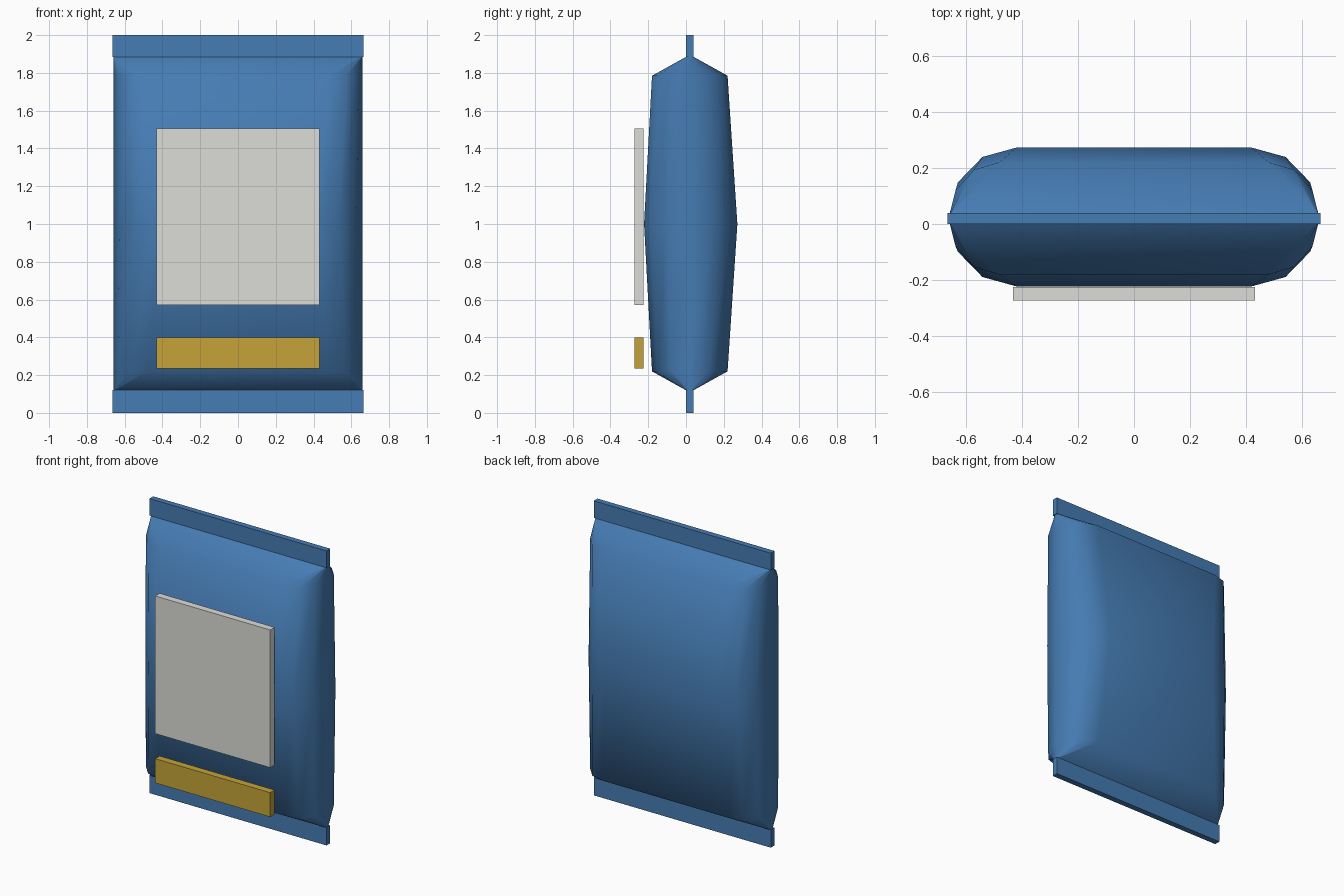
import bpy, bmesh, math

cube = bpy.data.objects.get("Cube")
if cube:
    bpy.data.objects.remove(cube, do_unlink=True)


def material(name, rgb):
    mat = bpy.data.materials.new(name)
    mat.use_nodes = True
    mat.diffuse_color = (*rgb, 1)
    mat.node_tree.nodes["Principled BSDF"].inputs["Base Color"].default_value = (*rgb, 1)
    return mat


def add_object(name, bm, mat):
    bmesh.ops.recalc_face_normals(bm, faces=bm.faces)
    mesh = bpy.data.meshes.new(name)
    bm.to_mesh(mesh)
    bm.free()
    mesh.materials.append(mat)
    obj = bpy.data.objects.new(name, mesh)
    bpy.context.collection.objects.link(obj)
    return obj


def box(name, x, y0, y1, z0, z1, mat):
    bm = bmesh.new()
    bmesh.ops.create_cube(bm, size=1)
    for v in bm.verts:
        v.co.x *= 2 * x
        v.co.y = y0 if v.co.y < 0 else y1
        v.co.z = z0 if v.co.z < 0 else z1
    return add_object(name, bm, mat)


blue = material("bag blue", (0.06, 0.2, 0.45))
white = material("label off white", (0.72, 0.72, 0.69))
gold = material("strip gold", (0.56, 0.37, 0.04))

# Puffed pouch: height, half depth, centre depth, half width of the flat panel
rings = [(0.12, 0.02, 0.02, 0.65), (0.22, 0.2, 0.02, 0.48), (1.0, 0.247, 0.025, 0.42),
         (1.785, 0.2, 0.02, 0.48), (1.885, 0.02, 0.02, 0.65)]
HALF_WIDTH = 0.66
bm = bmesh.new()
loops = []
for z, depth, centre, flat in rings:
    # One rounded side, then mirrored to the other
    side = []
    for i in range(-3, 4):
        a = math.radians(30 * i)
        side.append((flat + (HALF_WIDTH - flat) * math.cos(a), depth * math.sin(a)))
    outline = side + [(-x, y) for x, y in reversed(side)]
    loops.append([bm.verts.new((x, centre + y, z)) for x, y in outline])
for low, high in zip(loops, loops[1:]):
    for i in range(len(low)):
        j = (i + 1) % len(low)
        bm.faces.new((low[i], low[j], high[j], high[i]))
pouch = add_object("pouch", bm, blue)
bpy.ops.object.select_all(action="DESELECT")
pouch.select_set(True)
bpy.context.view_layer.objects.active = pouch
bpy.ops.object.shade_smooth_by_angle(angle=math.radians(80))

# Flat crimped seals
box("bottom_seal", 0.665, 0.0, 0.04, 0, 0.12, blue)
box("top_seal", 0.665, 0.0, 0.04, 1.885, 2, blue)

# Front label panels
box("main_label", 0.432, -0.272, -0.224, 0.57, 1.505, white)
box("lower_strip", 0.432, -0.272, -0.224, 0.235, 0.4, gold)
